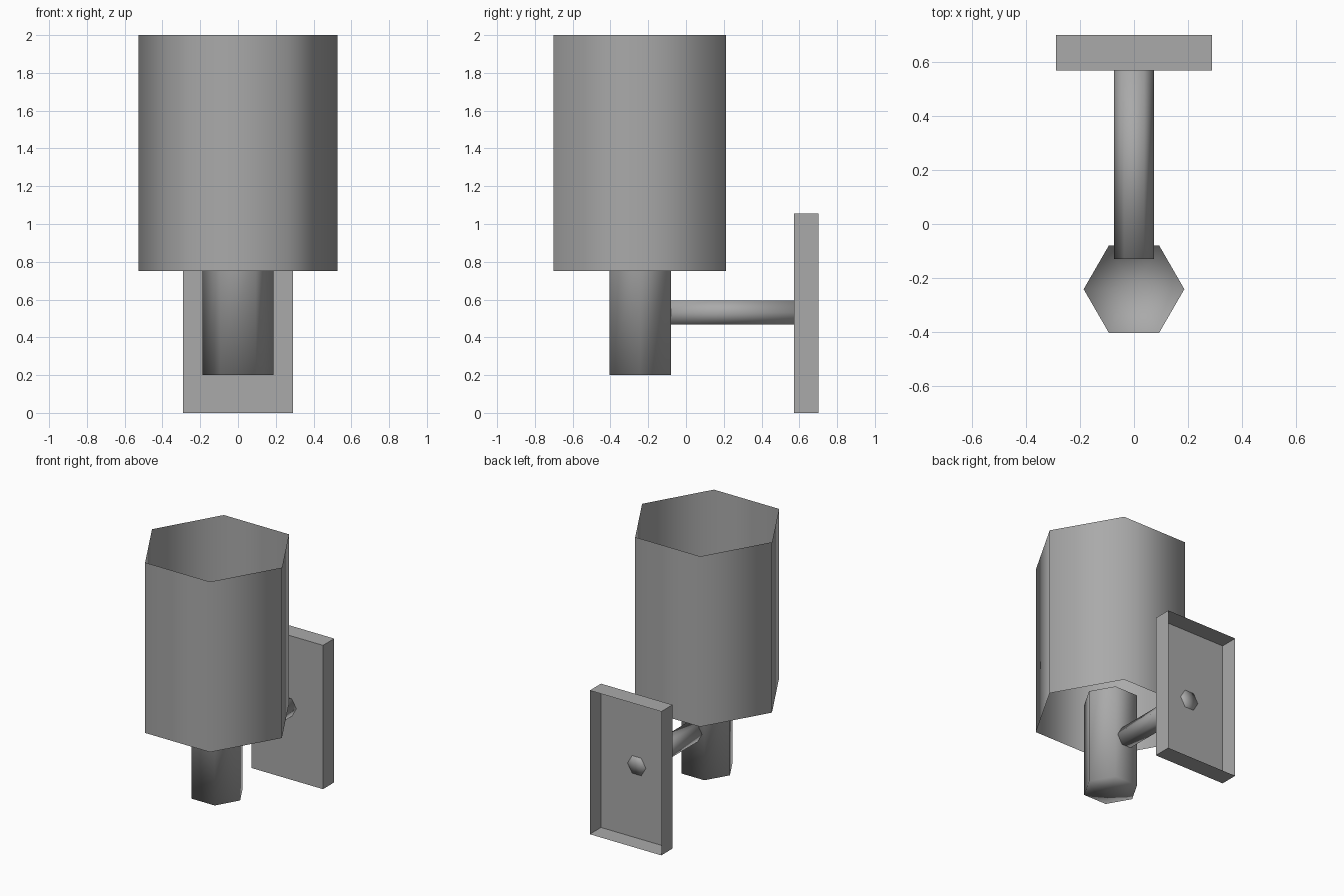
import bpy, bmesh, math
from mathutils import Matrix

cube = bpy.data.objects.get("Cube")
if cube:
    bpy.data.objects.remove(cube, do_unlink=True)

GREY = (0.4, 0.4, 0.4, 1)
metal = bpy.data.materials.new("grey metal")
metal.use_nodes = True
metal.diffuse_color = GREY
metal.node_tree.nodes["Principled BSDF"].inputs["Base Color"].default_value = GREY


def finish(name, bm, smooth):
    mesh = bpy.data.meshes.new(name)
    for face in bm.faces:
        face.smooth = smooth
    bm.to_mesh(mesh)
    bm.free()
    mesh.materials.append(metal)
    obj = bpy.data.objects.new(name, mesh)
    bpy.context.collection.objects.link(obj)
    return obj


def hex_tube(name, radius, length, matrix, cap_start=False, cap_end=False):
    """Six-sided thin tube along local z, with optional fan caps."""
    bm = bmesh.new()
    rings = [[bm.verts.new((radius * math.cos(i * math.pi / 3),
                            radius * math.sin(i * math.pi / 3), z))
              for i in range(6)] for z in (0, length)]
    low, high = rings
    for i in range(6):
        j = (i + 1) % 6
        bm.faces.new((low[i], low[j], high[j], high[i]))
    for ring, z, wanted in ((low, 0, cap_start), (high, length, cap_end)):
        if wanted:
            hub = bm.verts.new((0, 0, z))
            for i in range(6):
                bm.faces.new((ring[i], ring[(i + 1) % 6], hub))
    bmesh.ops.recalc_face_normals(bm, faces=bm.faces)
    bm.transform(matrix)
    return finish(name, bm, True)


# Shade open at both ends, and holder cup open at the top
hex_tube("shade", 0.527, 1.25, Matrix.Translation((0, -0.244, 0.75)))
hex_tube("lamp_holder", 0.187, 0.69, Matrix.Translation((0, -0.242, 0.2)),
         cap_start=True)

# Arm from the holder back to the wall plate
hex_tube("arm", 0.074, 0.702,
         Matrix.Translation((0, -0.13, 0.531)) @ Matrix.Rotation(-math.pi / 2, 4, 'X'),
         cap_start=True, cap_end=True)

# Wall plate: thin box open at the back
bm = bmesh.new()
bmesh.ops.create_cube(bm, size=1)
back = [f for f in bm.faces if f.normal.y > 0.5]
bmesh.ops.delete(bm, geom=back, context='FACES_ONLY')
bm.transform(Matrix.Translation((0, 0.636, 0.5275)) @ Matrix.Diagonal((0.58, 0.13, 1.055, 1)))
finish("wall_plate", bm, False)
